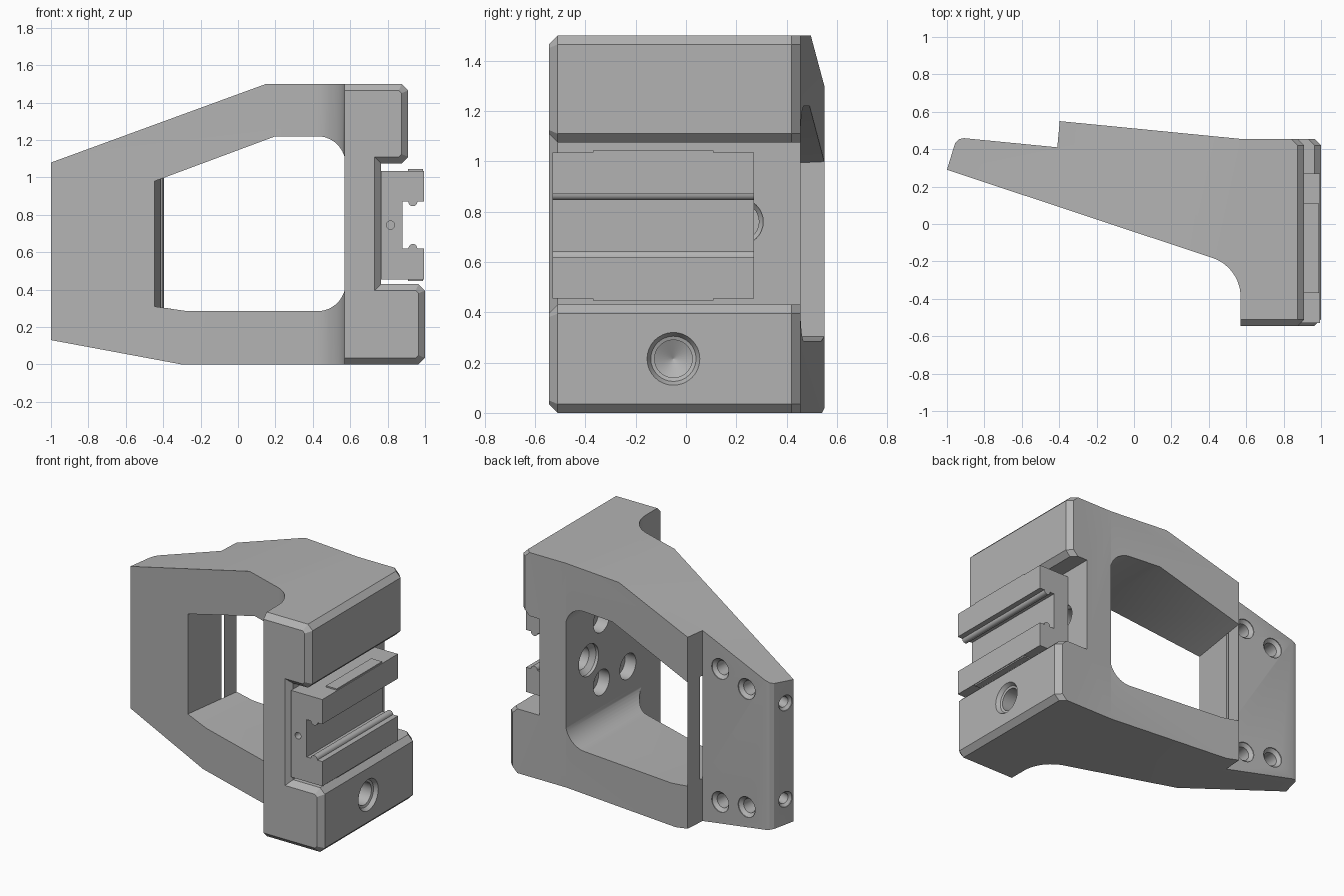
import bpy, bmesh, math
from mathutils import Vector

cube = bpy.data.objects.get("Cube")
if cube:
    bpy.data.objects.remove(cube, do_unlink=True)

metal = bpy.data.materials.new("machined_grey")
metal.use_nodes = True
GREY = (0.45, 0.45, 0.45, 1)
metal.diffuse_color = GREY
metal.node_tree.nodes["Principled BSDF"].inputs["Base Color"].default_value = GREY


def add_loft(bm, rings):
    """Skin a stack of matching rings and cap both ends."""
    loops = [[bm.verts.new(p) for p in ring] for ring in rings]
    n = len(loops[0])
    for a, b in zip(loops, loops[1:]):
        for i in range(n):
            bm.faces.new((a[i], a[(i + 1) % n], b[(i + 1) % n], b[i]))
    bm.faces.new(loops[0][::-1])
    bm.faces.new(loops[-1])


def finish(name, bm):
    bmesh.ops.recalc_face_normals(bm, faces=bm.faces[:])
    mesh = bpy.data.meshes.new(name)
    bm.to_mesh(mesh)
    bm.free()
    mesh.materials.append(metal)
    obj = bpy.data.objects.new(name, mesh)
    bpy.context.collection.objects.link(obj)
    return obj


def loft(name, rings):
    bm = bmesh.new()
    add_loft(bm, rings)
    return finish(name, bm)


def along_y(profile, y):
    return [(x, y, z) for x, z in profile]


def arc(cx, cy, r, start, end, steps=12):
    angles = [math.radians(start + (end - start) * i / steps) for i in range(steps + 1)]
    return [(cx + r * math.cos(a), cy + r * math.sin(a)) for a in angles]


def boolean(obj, tool, operation):
    tool.hide_render = True
    mod = obj.modifiers.new("cut", "BOOLEAN")
    mod.object, mod.operation, mod.solver = tool, operation, "EXACT"
    bpy.context.view_layer.objects.active = obj
    bpy.ops.object.modifier_apply(modifier=mod.name)
    bpy.data.objects.remove(tool, do_unlink=True)


def add_drill(bm, start, direction, steps, sides=32):
    """Turned solid: steps are (depth, radius) along the direction."""
    axis = Vector(direction).normalized()
    turn = Vector((0, 0, 1)).rotation_difference(axis)
    add_loft(bm, [[Vector(start) + turn @ Vector((x, y, d)) for x, y in
                   arc(0, 0, r, 0, 360 - 360 / sides, sides - 1)] for d, r in steps])


def inset(profile, d):
    """Mitred inward offset of a counter-clockwise profile."""
    out = []
    for i, p in enumerate(profile):
        p, a, b = Vector(p), Vector(profile[i - 1]), Vector(profile[(i + 1) % len(profile)])
        n1, n2 = [Vector((-e.y, e.x)).normalized() for e in (p - a, b - p)]
        out.append(p + (n1 + n2) * d / (1 + n1.dot(n2)))
    return out


# Arm: plan outline trimmed by the tapered front outline
plan = [(-1, .29), (-.965, .405), (-.955, .435), (-.937, .453), (-.91, .459), (-.41, .41),
        (-.397, .55), (.57, .455), (.6, .42), (.6, -.39)] + arc(.35, -.39, .22, 0, 72)
body = loft("bracket_body", [[(x, y, z) for x, y in plan] for z in (-.1, 1.6)])
front = [(-1.1, .149), (-.3, 0), (.7, 0), (.7, 1.5), (.15, 1.5), (-1.1, 1.043)]
boolean(body, loft("front_trim", [along_y(front, y) for y in (-.8, .8)]), "INTERSECT")


# Window through the arm, left wall slightly raked
def window(y):
    shift = .115 * (y - .11)
    left = -.445 + shift
    return along_y([(left, .31 - .14 * shift), (-.27, .285)] + arc(.425, .435, .15, 270, 360)
                   + arc(.425, 1.07, .15, 0, 90) + [(.2, 1.22), (left, .98 + .375 * shift)], y)


boolean(body, loft("window_cutter", [window(-.8), window(.8)]), "DIFFERENCE")

# Head: stepped block with a rail pocket and chamfered edges
C = .035
head = [(.57, 0), (1 - C, 0), (1, C), (1, .43 - C), (1 - C, .43), (.765, .43), (.765, 1.075),
        (.91 - C, 1.075), (.91, 1.075 + C), (.91, 1.5 - C), (.91 - C, 1.5), (.57, 1.5)]
front_face = [(.57 if p[0] == .57 else q.x, q.y) for p, q in zip(head, inset(head, C))]
back_face = [(x - C if x > .8 else x, z) for x, z in head]
block = loft("head_block", [along_y(front_face, -.545), along_y(head, -.545 + C),
                            along_y(head, .455 - C), along_y(back_face, .455)])
boolean(body, block, "UNION")

# Drilled holes
holes = bmesh.new()
bolt = [(-.02, .085), (.08, .085), (.081, .05), (.3, .05)]
for y in (-.2, .08):
    for z in (.56, .98):
        add_drill(holes, (.57, y, z), (1, 0, 0), bolt)
add_drill(holes, (.57, .215, .76), (1, 0, 0),
          [(-.02, .105), (.02, .105), (.05, .075), (.16, .075), (.18, .092), (.3, .092)])
add_drill(holes, (.57, -.3, .77), (1, 0, 0), [(-.02, .05), (.12, .05)])
add_drill(holes, (1, -.05, .215), (-1, 0, 0),
          [(-.02, .105), (0, .105), (.025, .09), (.03, .075), (.26, .075), (.3, .001)])
tapped = [(-.02, .068), (.005, .068), (.025, .046), (.15, .046), (.175, .001)]
for x, y, low, high in ((-.55, .424, .19, 1.08), (-.76, .444, .22, 1.01)):
    for z in (low, high):
        add_drill(holes, (x, y, z), (-.1, -1, 0), tapped)
for z in (.295, .94):
    add_drill(holes, (-.982, .35, z), (1, -.3, 0),
              [(-.02, .052), (.005, .052), (.02, .035), (.12, .035)])
boolean(body, finish("hole_cutters", holes), "DIFFERENCE")

# Rail: channel section with a rounded bead on each lip
MID = .745
lower = [(.765, MID - .29), (.995, MID - .29), (.995, MID - .125)]
lower += arc(.935, MID - .125, .024, 0, 180, 10) + [(.88, MID - .125)]
section = lower + [(x, 2 * MID - z) for x, z in reversed(lower)]
rail = loft("rail", [along_y(section, y) for y in (-.53, .27)])
pin = bmesh.new()
add_drill(pin, (.815, -.53, MID), (0, 1, 0), [(-.02, .022), (.1, .022)], 20)
boolean(rail, finish("pin_cutter", pin), "DIFFERENCE")

# Thin raised pads along the middle of both rail edges
for name, z in (("rail_pad_lower", MID - .294), ("rail_pad_upper", MID + .294)):
    pad = [(.91, z - .005), (.99, z - .005), (.99, z + .005), (.91, z + .005)]
    loft(name, [along_y(pad, y) for y in (-.37, .11)])

# Smooth curved walls, keep machined edges crisp
for obj in (body, rail):
    bpy.ops.object.select_all(action="DESELECT")
    obj.select_set(True)
    bpy.context.view_layer.objects.active = obj
    bpy.ops.object.shade_smooth_by_angle(angle=math.radians(25))
